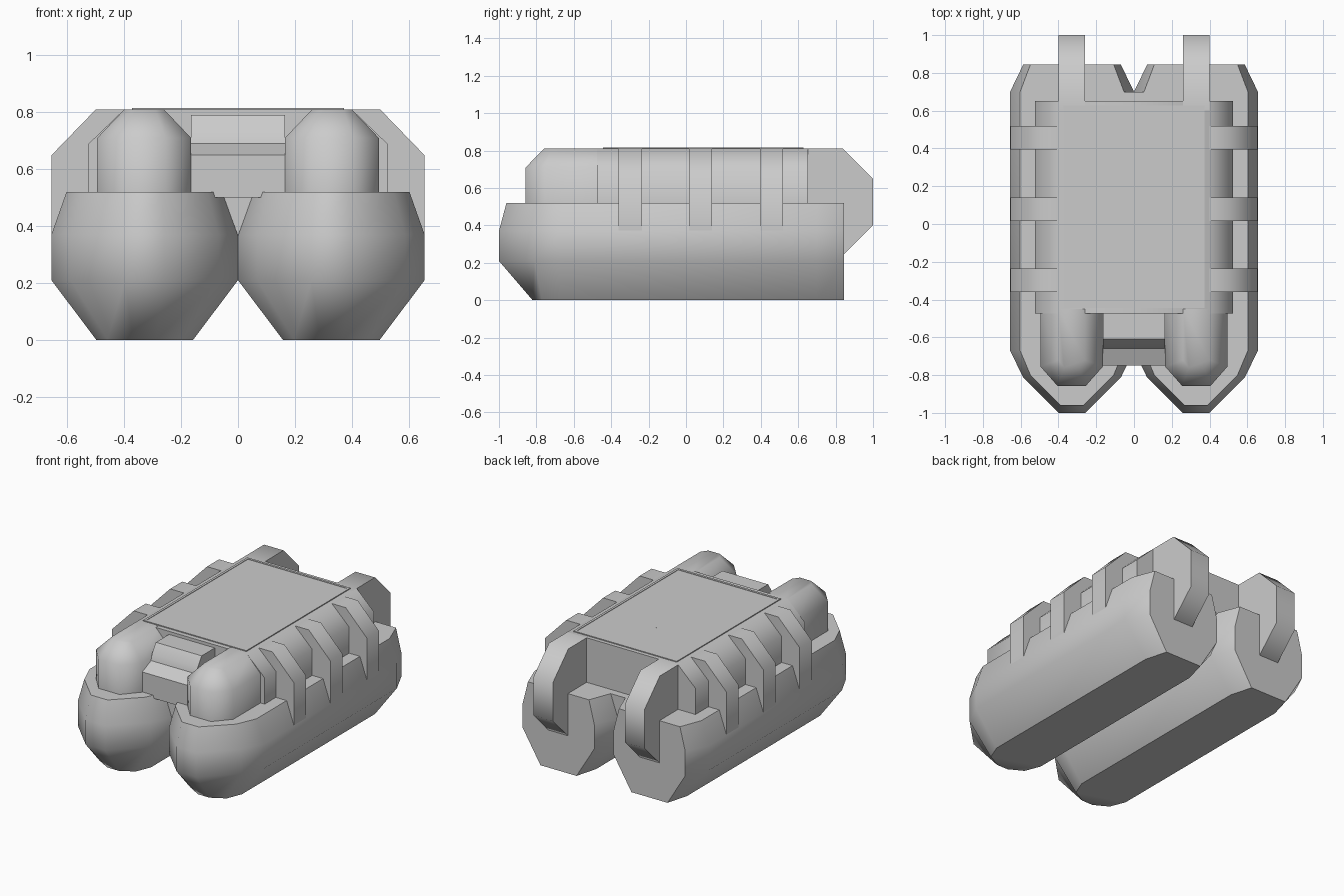
import bpy, bmesh, math

if "Cube" in bpy.data.objects:
    bpy.data.objects.remove(bpy.data.objects["Cube"])


def finish(name, verts, faces, angle=50):
    me = bpy.data.meshes.new(name)
    me.from_pydata(verts, [], faces)
    bm = bmesh.new()
    bm.from_mesh(me)
    bmesh.ops.recalc_face_normals(bm, faces=bm.faces)
    bm.to_mesh(me)
    bm.free()
    ob = bpy.data.objects.new(name, me)
    bpy.context.collection.objects.link(ob)
    bpy.ops.object.select_all(action='DESELECT')
    ob.select_set(True)
    bpy.context.view_layer.objects.active = ob
    bpy.ops.object.shade_smooth_by_angle(angle=math.radians(angle))
    return ob


def bridge(name, rings, angle=50):
    """Skin a stack of equal closed rings and cap both ends."""
    n = len(rings[0])
    verts = [p for r in rings for p in r]
    faces = [(k * n + i, k * n + (i + 1) % n, (k + 1) * n + (i + 1) % n, (k + 1) * n + i)
             for k in range(len(rings) - 1) for i in range(n)]
    faces += [tuple(range(n)), tuple(range((len(rings) - 1) * n, len(rings) * n))]
    return finish(name, verts, faces, angle)


def stack(name, cx, layers):
    """Symmetric plan outlines (half width, y) stacked at given heights."""
    rings = []
    for z, half in layers:
        rings.append([(cx + w, y, z) for w, y in half] +
                     [(cx - w, y, z) for w, y in reversed(half)])
    return bridge(name, rings)


def extrude_y(name, prof, y0, y1, angle=50):
    return bridge(name, [[(x, y, z) for x, z in prof] for y in (y0, y1)], angle)


def extrude_x(name, prof, x0, x1, angle=50):
    return bridge(name, [[(x, y, z) for y, z in prof] for x in (x0, x1)], angle)


def box(name, x0, x1, y0, y1, z0, z1):
    return extrude_y(name, [(x0, z0), (x1, z0), (x1, z1), (x0, z1)], y0, y1, 30)


full = [(.07, -1), (.26, -.81), (.328, -.67), (.328, .70), (.258, .845)]
base = [(.04, -.82), (.13, -.77), (.17, -.67), (.17, .70), (.13, .845)]
deck = [(.06, -.96), (.22, -.80), (.275, -.67), (.275, .70), (.22, .845)]
pod = [(.075, -.857), (.165, -.755), (.165, -.45)]
pod_top = [(.04, -.76), (.07, -.72), (.07, -.45)]

for s, side in ((-1, "left"), (1, "right")):
    # lower pontoon and front pod
    stack(f"pontoon_{side}", s * .328, [(0, base), (.21, full), (.37, full), (.52, deck)])
    stack(f"front_pod_{side}", s * .33, [(.50, pod), (.71, pod), (.81, pod_top)])
    # side ribs hooking over the pontoon
    for i, y in enumerate((-.298, .077, .457)):
        extrude_y(f"side_rib_{side}_{i}",
                  [(s * x, z) for x, z in ((.40, .37), (.655, .37), (.655, .65),
                                           (.50, .81), (.40, .81))], y - .062, y + .062)
    # rear hooks
    xs = sorted((s * .26, s * .40))
    extrude_x(f"rear_hook_{side}", [(.60, .81), (.84, .81), (1, .65), (1, .40),
                                    (.84, .24), (.80, .24), (.60, .50)], *xs)
    # hatch leaf
    xs = sorted((0, s * .357))
    box(f"hatch_leaf_{side}", *xs, -.43, .612, .80, .813)
    xs = sorted((s * .357, s * .372))
    box(f"hatch_rim_{side}", *xs, -.445, .627, .80, .816)

# hatch rim ends
box("hatch_rim_front", -.357, .357, -.445, -.43, .80, .816)
box("hatch_rim_back", -.357, .357, .612, .627, .80, .816)

# central body with chamfered shoulders
extrude_y("main_body", [(-.525, .50), (.525, .50), (.525, .69), (.40, .81),
                        (-.40, .81), (-.525, .69)], -.475, .652)

# stepped front panel between the pods
extrude_x("front_panel", [(-.45, .50), (-.75, .50), (-.75, .65), (-.66, .69),
                          (-.65, .73), (-.61, .79), (-.45, .79)], -.165, .165)

# wedge filling the valley between the pontoons
extrude_y("keel_filler", [(-.056, .52), (.056, .52), (0, .365)], -.68, .70, 30)
